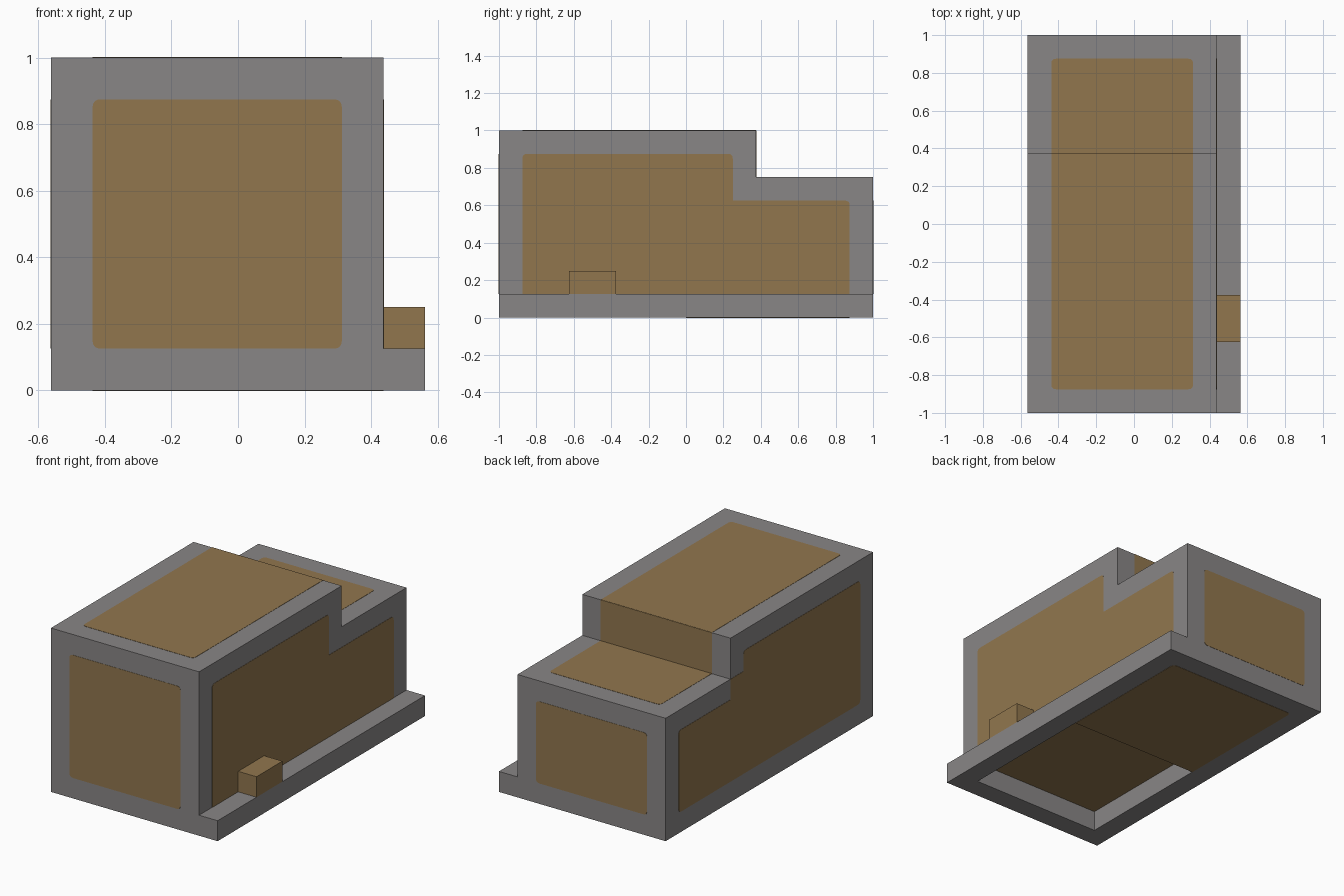
import bpy, bmesh
from mathutils import Vector

cube = bpy.data.objects.get("Cube")
if cube:
    bpy.data.objects.remove(cube, do_unlink=True)


def material(name, rgb):
    mat = bpy.data.materials.new(name)
    mat.use_nodes = True
    color = (*rgb, 1)
    mat.diffuse_color = color
    mat.node_tree.nodes["Principled BSDF"].inputs["Base Color"].default_value = color
    return mat


GREY = material("grey_stone", (0.25, 0.24, 0.24))
BROWN = material("brown_panel", (0.285, 0.183, 0.076))

# Main dimensions
LEFT, RIGHT, EDGE = -0.5625, 0.4375, 0.5625
BORDER = 0.125
STEP_Y, STEP_Z = 0.375, 0.75
PLATE, RADIUS = 0.0015, 0.025


def extrude_outline(name, points, depth, mat):
    """Solid made by pushing a flat outline along the depth vector."""
    bm = bmesh.new()
    face = bm.faces.new([bm.verts.new(p) for p in points])
    result = bmesh.ops.extrude_face_region(bm, geom=[face], use_keep_orig=True)
    verts = [v for v in result["geom"] if isinstance(v, bmesh.types.BMVert)]
    bmesh.ops.translate(bm, verts=verts, vec=Vector(depth))
    bmesh.ops.recalc_face_normals(bm, faces=bm.faces)
    mesh = bpy.data.meshes.new(name)
    bm.to_mesh(mesh)
    bm.free()
    mesh.materials.append(mat)
    obj = bpy.data.objects.new(name, mesh)
    bpy.context.collection.objects.link(obj)
    return obj


def box(name, x, y, z, mat):
    outline = [(x[0], y[0], z[0]), (x[1], y[0], z[0]),
               (x[1], y[1], z[0]), (x[0], y[1], z[0])]
    return extrude_outline(name, outline, (0, 0, z[1] - z[0]), mat)


def rounded(points, corners):
    """Replace the listed corners of a 2D outline with small arcs."""
    out = []
    for i, p in enumerate(points):
        p = Vector(p)
        if i not in corners:
            out.append(p)
            continue
        a = p + (Vector(points[i - 1]) - p).normalized() * RADIUS
        b = p + (Vector(points[(i + 1) % len(points)]) - p).normalized() * RADIUS
        for k in range(5):
            t = k / 4
            out.append(a * (1 - t) ** 2 + p * 2 * t * (1 - t) + b * t * t)
    return out


def panel(name, axis, level, side, points, corners=()):
    """Thin brown plate on the plane where the given axis equals level."""
    verts = []
    for p in rounded(points, corners):
        co = list(p)
        co.insert(axis, level)
        verts.append(co)
    depth = [0, 0, 0]
    depth[axis] = side * PLATE
    return extrude_outline(name, verts, depth, BROWN)


def rect(a0, a1, b0, b1):
    return [(a0, b0), (a1, b0), (a1, b1), (a0, b1)]


# Stepped body
profile = [(-1, 0), (1, 0), (1, STEP_Z), (STEP_Y, STEP_Z), (STEP_Y, 1), (-1, 1)]
body = extrude_outline("stepped_body", [(LEFT, y, z) for y, z in profile],
                       (RIGHT - LEFT, 0, 0), GREY)

# Hollow under the front half
X0, X1 = LEFT + BORDER, RIGHT - BORDER
Y0, Y1 = -1 + BORDER, 1 - BORDER
cutter = box("hollow_cutter", (X0, 0.5), (Y0, 0), (-0.1, BORDER), GREY)
mod = body.modifiers.new("hollow", "BOOLEAN")
mod.operation, mod.object, mod.solver = "DIFFERENCE", cutter, "EXACT"
bpy.context.view_layer.objects.active = body
bpy.ops.object.modifier_apply(modifier=mod.name)
bpy.data.objects.remove(cutter, do_unlink=True)

# Side ledge and the small block on it
box("side_ledge", (RIGHT, EDGE), (-1, 1), (0, BORDER), GREY)
box("ledge_block", (RIGHT, EDGE), (-0.625, -0.375), (BORDER, 2 * BORDER), BROWN)

# End panels
ALL = (0, 1, 2, 3)
low_top = STEP_Z - BORDER
panel("front_panel", 1, -1, -1, rect(X0, X1, BORDER, 1 - BORDER), ALL)
panel("back_panel", 1, 1, 1, rect(X0, X1, BORDER, low_top), ALL)
panel("step_panel", 1, STEP_Y, 1, rect(X0, X1, STEP_Z, 1))

# Top panels
panel("upper_top_panel", 2, 1, 1, rect(X0, X1, Y0, STEP_Y), (0, 1))
panel("lower_top_panel", 2, STEP_Z, 1, rect(X0, X1, STEP_Y, Y1), (2, 3))

# Side panels follow the step
notch = STEP_Y - BORDER
start = [(Y0, BORDER), (Y1, BORDER), (Y1, low_top)]
end = [(notch, 1 - BORDER), (Y0, 1 - BORDER)]
panel("left_panel", 0, RIGHT, 1, start + [(notch, low_top)] + end, (2, 4, 5))
inner = [(STEP_Y, low_top), (STEP_Y, STEP_Z), (notch, STEP_Z)]
panel("right_panel", 0, LEFT, -1, start + inner + end, (0, 1, 2, 6, 7))

# Underside panels and hollow lining
panel("bottom_panel", 2, 0, -1, rect(X0, RIGHT, 0, Y1), (2, 3))
panel("hollow_ceiling", 2, BORDER, -1, rect(X0, RIGHT, Y0, 0))
panel("hollow_back_wall", 1, 0, -1, rect(X0, RIGHT, 0, BORDER))
